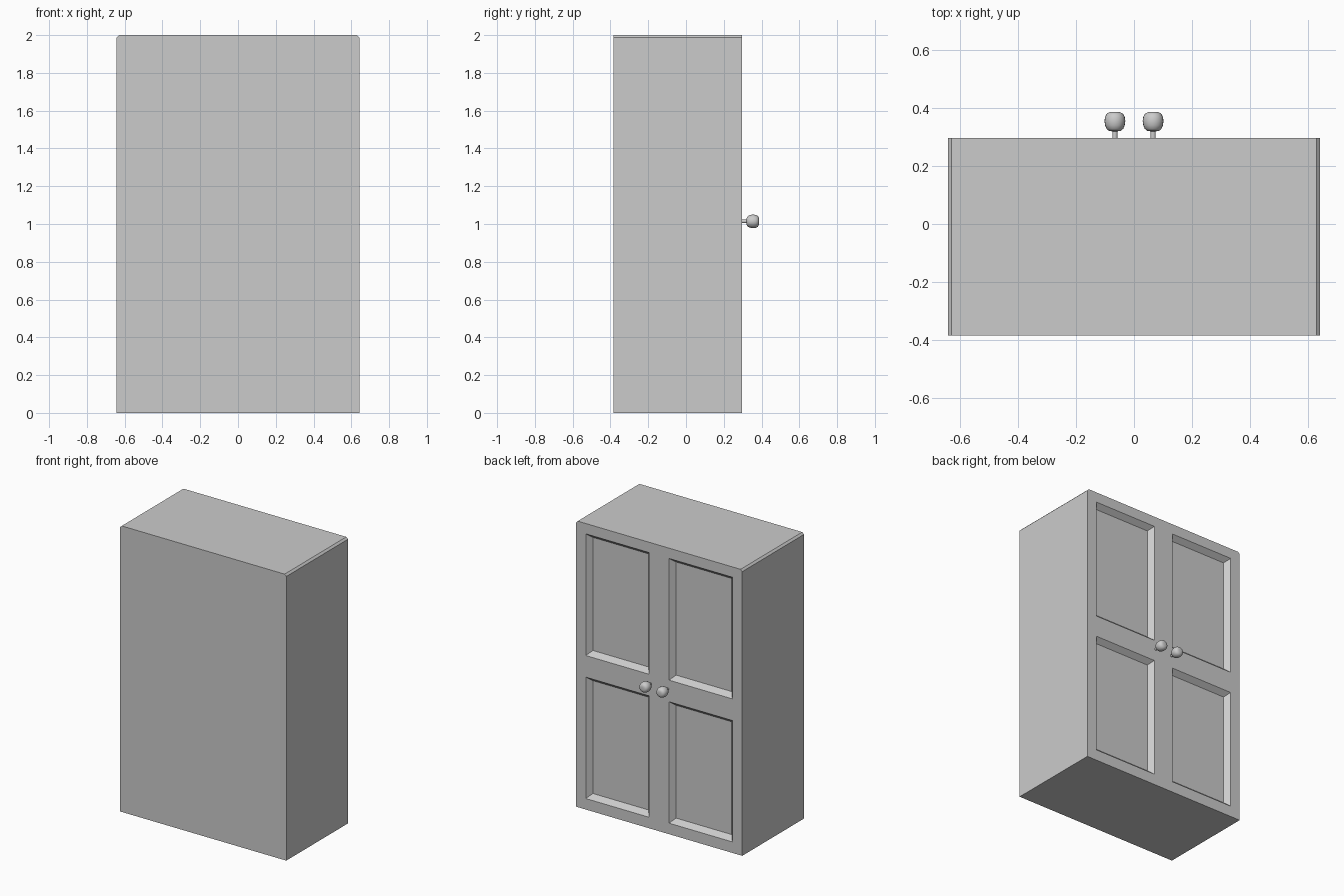
import bpy, bmesh, math
from mathutils import Matrix

if "Cube" in bpy.data.objects:
    bpy.data.objects.remove(bpy.data.objects["Cube"])

W, Y0, Y1, H, C = 0.643, -0.385, 0.297, 2.0, 0.013   # cabinet extents, top chamfer

grey = bpy.data.materials.new("plain grey")
grey.diffuse_color = (0.6, 0.6, 0.6, 1)
grey.use_nodes = True
grey.node_tree.nodes["Principled BSDF"].inputs["Base Color"].default_value = grey.diffuse_color


def finish(name, bm):
    bmesh.ops.recalc_face_normals(bm, faces=bm.faces)
    mesh = bpy.data.meshes.new(name)
    bm.to_mesh(mesh)
    bm.free()
    mesh.materials.append(grey)
    obj = bpy.data.objects.new(name, mesh)
    bpy.context.collection.objects.link(obj)
    return obj


def loft(bm, rings):
    """Join closed rings of points in order and cap both ends."""
    loops = [[bm.verts.new(p) for p in ring] for ring in rings]
    for a, b in zip(loops, loops[1:]):
        for i in range(len(a)):
            j = (i + 1) % len(a)
            bm.faces.new((a[i], a[j], b[j], b[i]))
    bm.faces.new(loops[0])
    bm.faces.new(loops[-1])


# Cabinet body: chamfered outline extruded along y
outline = [(-W, 0), (W, 0), (W, H - C), (W - C, H), (C - W, H), (-W, H - C)]
bm = bmesh.new()
loft(bm, [[(x, y, z) for x, z in outline] for y in (Y0, Y1)])
body = finish("cabinet_body", bm)

# Four tapered cutters for the sunken door panels
DEPTH, INSET, OVER = 0.035, 0.03, 0.02
bm = bmesh.new()
for x0, x1 in ((-0.567, -0.077), (0.077, 0.567)):
    for z0, z1 in ((0.077, 0.926), (1.077, 1.928)):
        rings = []
        for d in (-OVER, DEPTH):
            s = INSET * d / DEPTH
            y = Y1 - d
            rings.append([(x0 + s, y, z0 + s), (x1 - s, y, z0 + s),
                          (x1 - s, y, z1 - s), (x0 + s, y, z1 - s)])
        loft(bm, rings)
cutter = finish("panel_cutter", bm)
cutter.hide_render = True

cut = body.modifiers.new("panels", "BOOLEAN")
cut.operation = "DIFFERENCE"
cut.solver = "EXACT"
cut.object = cutter
bpy.context.view_layer.objects.active = body
bpy.ops.object.modifier_apply(modifier=cut.name)
bpy.data.objects.remove(cutter)

# Door knobs: a slim stem and a rounded head turned about the y axis
profile = [(0.009, 0.29), (0.009, 0.32), (0.021, 0.322), (0.029, 0.329),
           (0.034, 0.341), (0.036, 0.355), (0.034, 0.370), (0.028, 0.381),
           (0.018, 0.386), (0.008, 0.387)]
SIDES = 20
for side, x in (("left", 0.066), ("right", -0.066)):
    bm = bmesh.new()
    angles = [2 * math.pi * i / SIDES for i in range(SIDES)]
    loft(bm, [[(r * math.cos(a), y, r * math.sin(a)) for a in angles]
              for r, y in profile])
    bm.transform(Matrix.Translation((x, 0, 1.014)))
    knob = finish(side + "_knob", bm)
    bpy.ops.object.select_all(action="DESELECT")
    knob.select_set(True)
    bpy.context.view_layer.objects.active = knob
    bpy.ops.object.shade_smooth_by_angle(angle=math.radians(50))
